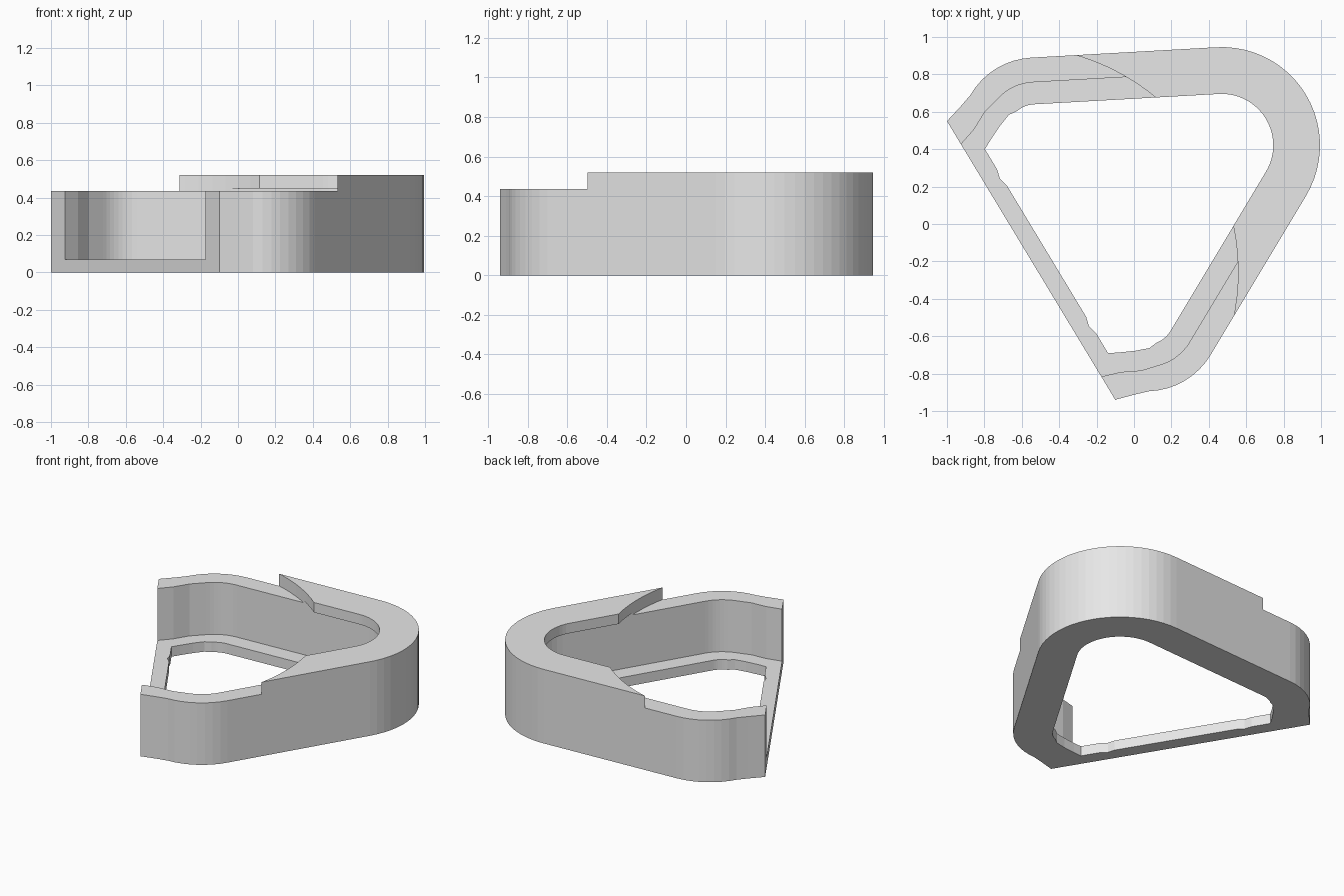
import bpy, bmesh
from math import sin, cos, radians, atan2
from mathutils import Matrix

cube = bpy.data.objects.get("Cube")
if cube:
    bpy.data.objects.remove(cube, do_unlink=True)

# Local frame: u runs along the mirror axis away from the open side, v across it
AXIS = atan2(0.517, 0.856)
PLACE = Matrix.Translation((-0.55, -0.195, 0)) @ Matrix.Rotation(AXIS, 4, 'Z')
SIDE = 62.1  # direction the straight sides face


def arc(center, radius, start, end, steps):
    return [(center + radius * cos(a), radius * sin(a))
            for a in (radians(start + (end - start) * i / steps) for i in range(steps + 1))]


def outline(inset, end_angle, tail):
    """Mirrored outline: wide nose arc, straight side, shoulder arc, end points."""
    half = arc(1.191, 0.525 - inset, 0, SIDE, 11)
    half += [(u, v + 0.575) for u, v in arc(0.373, 0.4 - inset, SIDE, end_angle, 8)]
    half += tail
    return half + [(u, -v) for u, v in reversed(half[1:])]


def prism(name, points, bottom, top):
    bm = bmesh.new()
    base = bm.faces.new([bm.verts.new((u, v, bottom)) for u, v in points])
    grown = bmesh.ops.extrude_face_region(bm, geom=[base])["geom"]
    bmesh.ops.translate(bm, vec=(0, 0, top - bottom),
                        verts=[g for g in grown if isinstance(g, bmesh.types.BMVert)])
    bmesh.ops.recalc_face_normals(bm, faces=bm.faces)
    bm.transform(PLACE)
    mesh = bpy.data.meshes.new(name)
    bm.to_mesh(mesh)
    bm.free()
    obj = bpy.data.objects.new(name, mesh)
    bpy.context.scene.collection.objects.link(obj)
    return obj


# Solid body with slightly flared ends
body = prism("open_housing", outline(0, 119, [(0.11, 0.902), (0, 0.870)]), 0, 0.52)

# Cavity, open at the cut side and covered by the lid
cavity = prism("cavity_cutter",
               outline(0.132, 105, [(0.2, 0.808), (0.1, 0.757), (0, 0.726), (-0.1, 0.70)]),
               0.07, 0.45)

# Opening through floor and lid, with a small nick in the front strip
opening = prism("opening_cutter",
                outline(0.25, 100, [(0.30, 0.728), (0.229, 0.702), (0.15, 0.665), (0.096, 0.637),
                                    (0.096, 0.51), (0.083, 0.46), (0.096, 0.41)]),
                -0.1, 0.7)

# Round step that lowers the rim and ends the lid
step = prism("step_cutter", arc(-0.116, 1.206, 0, 360, 96)[:-1], 0.435, 0.7)

cutters = [cavity, opening, step]
for cutter in cutters:
    cutter.hide_render = True
    mod = body.modifiers.new(cutter.name, 'BOOLEAN')
    mod.operation = 'DIFFERENCE'
    mod.solver = 'EXACT'
    mod.object = cutter

# Bake the cuts and drop the helpers
bpy.context.view_layer.update()
graph = bpy.context.evaluated_depsgraph_get()
result = bpy.data.meshes.new_from_object(body.evaluated_get(graph))
body.modifiers.clear()
body.data = result
result.name = "open_housing"
for cutter in cutters:
    bpy.data.objects.remove(cutter, do_unlink=True)

# Plain grey finish
grey = bpy.data.materials.new("light_grey")
grey.use_nodes = True
colour = (0.8, 0.8, 0.8, 1)
grey.diffuse_color = colour
grey.node_tree.nodes["Principled BSDF"].inputs["Base Color"].default_value = colour
result.materials.clear()
result.materials.append(grey)
for face in result.polygons:
    face.material_index = 0
    face.use_smooth = False
